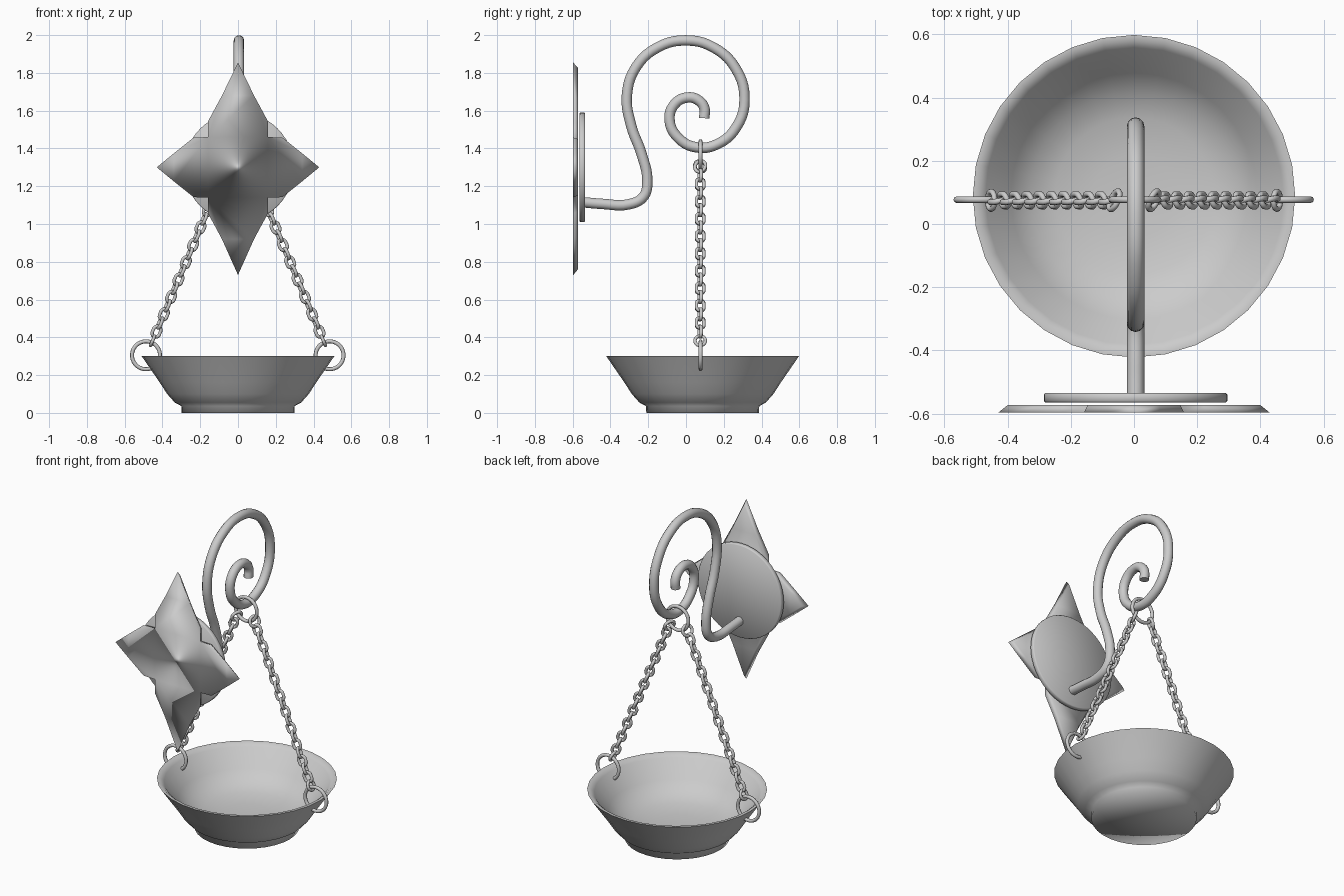
import bpy, bmesh, math
from mathutils import Vector, Matrix

if "Cube" in bpy.data.objects:
    bpy.data.objects.remove(bpy.data.objects["Cube"])

CY = 0.075      # plane of chains and rings
BY = 0.088      # bowl centre
ZC = 1.30       # wall plate centre height


def finish(name, bm, smooth_angle=None):
    bmesh.ops.recalc_face_normals(bm, faces=bm.faces[:])
    me = bpy.data.meshes.new(name)
    bm.to_mesh(me)
    bm.free()
    ob = bpy.data.objects.new(name, me)
    bpy.context.collection.objects.link(ob)
    bpy.ops.object.select_all(action='DESELECT')
    ob.select_set(True)
    bpy.context.view_layer.objects.active = ob
    if smooth_angle is None:
        bpy.ops.object.shade_smooth()
    else:
        bpy.ops.object.shade_smooth_by_angle(angle=math.radians(smooth_angle))
    return ob


def lathe(name, profile, steps, matrix, angle):
    bm = bmesh.new()
    vs = [bm.verts.new((r, 0, z)) for r, z in profile]
    es = [bm.edges.new(p) for p in zip(vs, vs[1:])]
    bmesh.ops.spin(bm, geom=vs + es, cent=(0, 0, 0), axis=(0, 0, 1),
                   angle=math.tau, steps=steps, use_duplicate=False)
    bmesh.ops.remove_doubles(bm, verts=bm.verts[:], dist=1e-4)
    bmesh.ops.transform(bm, matrix=matrix, verts=bm.verts[:])
    return finish(name, bm, angle)


def loop_tube(bm, half_len, half_wid, r, matrix, n=16, sides=8):
    """Closed oval ring: straight-sided link if longer than wide."""
    rings = []
    for i in range(n):
        a = math.tau * (i + 0.5) / n
        out = Vector((math.cos(a), 0, math.sin(a)))
        c = out * half_wid
        c.z += math.copysign(half_len - half_wid, out.z)
        ring = []
        for k in range(sides):
            b = math.tau * k / sides
            p = c + out * (r * math.cos(b)) + Vector((0, r * math.sin(b), 0))
            ring.append(bm.verts.new(matrix @ p))
        rings.append(ring)
    for i in range(n):
        p, q = rings[i], rings[(i + 1) % n]
        for k in range(sides):
            m = (k + 1) % sides
            bm.faces.new((p[k], p[m], q[m], q[k]))


# Bowl with a stepped foot, a rounded lip and a thick dished floor
lathe("bowl", [(0, 0), (0.298, 0), (0.3, 0.036), (0.335, 0.055), (0.375, 0.1),
               (0.415, 0.162), (0.51, 0.3), (0.492, 0.3), (0.47, 0.282),
               (0.39, 0.18), (0.33, 0.128), (0.25, 0.098), (0.13, 0.083), (0, 0.08)],
      32, Matrix.Translation((0, BY, 0)), 89)

# Round wall disc
lathe("wall_disc", [(0, 0), (0.285, 0), (0.29, 0.005), (0.29, 0.026),
                    (0.285, 0.031), (0, 0.031)], 48,
      Matrix.Translation((0.005, -0.534, ZC)) @ Matrix.Rotation(math.pi / 2, 4, 'X'), 50)

# Four-pointed star plate, wide at the front and chamfered towards the wall
quarter = [(0, 0.555), (0.085, 0.38), (0.158, 0.245), (0.158, 0.16), (0.235, 0.158), (0.34, 0.074)]
half = quarter + [(0.43, 0)] + [(x, -z) for x, z in reversed(quarter)]
half[-1] = (0, -0.57)
outline = half + [(-x, z) for x, z in reversed(half[1:-1])]
bm = bmesh.new()
front = [bm.verts.new((x, -0.597, ZC + z)) for x, z in outline]
back = [bm.verts.new((x * 0.93, -0.573, ZC + z * 0.95)) for x, z in outline]
for i in range(len(outline)):
    j = (i + 1) % len(outline)
    bm.faces.new((front[i], back[i], back[j], front[j]))
bm.faces.new(front)
bm.faces.new(back)
finish("star_plate", bm)

# Scrolled hook arm
path = [(-0.545, 1.115), (-0.45, 1.107), (-0.3, 1.105), (-0.225, 1.145), (-0.205, 1.23),
        (-0.235, 1.37), (-0.29, 1.52), (-0.313, 1.68), (-0.265, 1.83), (-0.15, 1.935),
        (0, 1.972), (0.145, 1.935), (0.262, 1.825), (0.31, 1.66), (0.265, 1.51),
        (0.17, 1.425), (0.06, 1.405), (-0.04, 1.455), (-0.087, 1.55), (-0.06, 1.635),
        (0.01, 1.67), (0.07, 1.652), (0.098, 1.61), (0.096, 1.56)]
cu = bpy.data.curves.new("hook_arm", 'CURVE')
cu.dimensions = '3D'
cu.bevel_depth = 0.0275
cu.bevel_resolution = 4
cu.resolution_u = 5
cu.use_fill_caps = True
sp = cu.splines.new('BEZIER')
sp.bezier_points.add(len(path) - 1)
for bp, (y, z) in zip(sp.bezier_points, path):
    bp.co = (0.005, y, z)
    bp.handle_left_type = bp.handle_right_type = 'AUTO'
hook = bpy.data.objects.new("hook_arm", cu)
bpy.context.collection.objects.link(hook)
bpy.ops.object.select_all(action='DESELECT')
hook.select_set(True)
bpy.context.view_layer.objects.active = hook
bpy.ops.object.convert(target='MESH')
bpy.ops.object.shade_smooth_by_angle(angle=math.radians(50))

# Large rings: one on the hook, one at each side of the bowl rim
for name, x, z in (("hook_ring", 0.003, 1.365), ("left_bowl_ring", -0.487, 0.305),
                   ("right_bowl_ring", 0.485, 0.305)):
    bm = bmesh.new()
    loop_tube(bm, 0.074, 0.074, 0.0105, Matrix.Translation((x, CY + 0.002, z)), n=32)
    finish(name, bm)

# Chains: alternating links between two small round end rings
LINKS = 20
for name, s in (("left_chain", -1), ("right_chain", 1)):
    top, bot = Vector((s * 0.062, CY, 1.305)), Vector((s * 0.452, CY, 0.382))
    d = (top - bot).normalized()
    yv = Vector((0, 1, 0))
    xv = yv.cross(d)
    bm = bmesh.new()

    def frame(pos, turned, twist=0.0):
        w = yv if turned else xv
        w = Matrix.Rotation(twist, 3, d) @ w
        m = Matrix((w, d.cross(w), d)).transposed().to_4x4()
        return Matrix.Translation(pos) @ m

    loop_tube(bm, 0.031, 0.031, 0.0095, frame(top, True, -0.4))
    loop_tube(bm, 0.028, 0.028, 0.009, frame(bot, True))
    a, b = top - d * 0.052, bot + d * 0.052
    for i in range(LINKS - 1):
        loop_tube(bm, 0.029, 0.021, 0.0095, frame(a.lerp(b, i / (LINKS - 2)), i % 2 == 1, 0.3))
    finish(name, bm)
